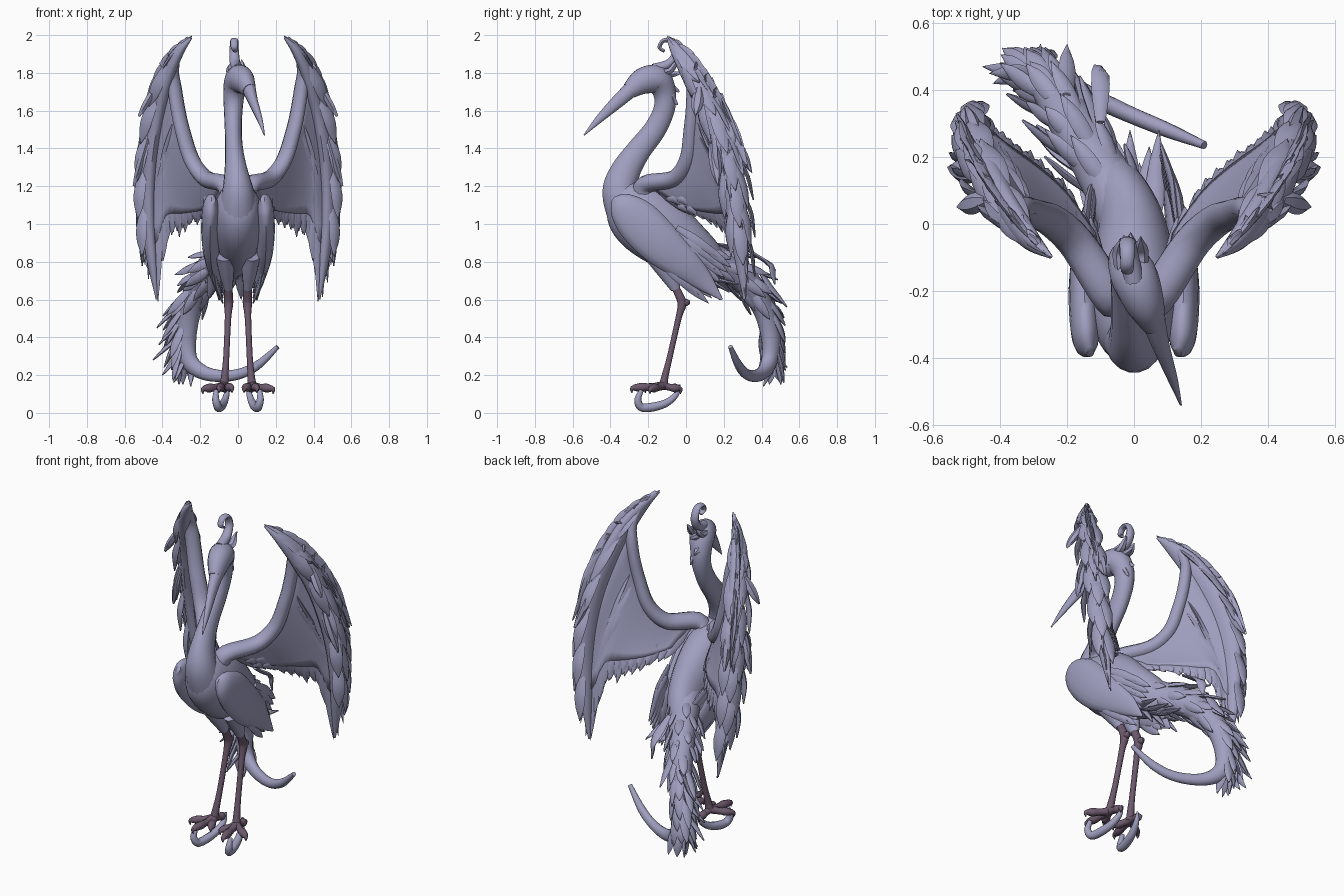
import bpy, bmesh, math, random
from mathutils import Vector as V

random.seed(4)


def material(name, rgb):
    m = bpy.data.materials.new(name)
    m.diffuse_color = (*rgb, 1)
    return m


PLUMAGE = material("lavender grey plumage", (0.35, 0.35, 0.53))
SKIN = material("dusky leg skin", (0.15, 0.10, 0.15))


def at(pts, t):
    """Catmull-Rom point at parameter t (0..len-1), any number of components."""
    n, i = len(pts), min(int(t), len(pts) - 2)
    f = t - i
    a, b, c, d = (pts[min(max(j, 0), n - 1)] for j in (i - 1, i, i + 1, i + 2))
    return [0.5 * (2 * q + (r - p) * f + (2 * p - 5 * q + 4 * r - s) * f * f
                   + (3 * q - p - 3 * r + s) * f ** 3) for p, q, r, s in zip(a, b, c, d)]


def sweep(bm, pts, side=(1, 0, 0), n=12, sub=5):
    """Elliptical tube; each point is x, y, z, half-width along side, other half-width."""
    steps = (len(pts) - 1) * sub
    path = [at(pts, i / sub) for i in range(steps + 1)]
    rings = []
    for i, p in enumerate(path):
        tan = (V(path[min(i + 1, steps)][:3]) - V(path[max(i - 1, 0)][:3])).normalized()
        s = (V(side) - tan * V(side).dot(tan)).normalized()
        o, a, b = tan.cross(s), max(p[3], .001), max(p[4], .001)
        rings.append([bm.verts.new(V(p[:3]) + s * a * math.cos(k * math.tau / n)
                                   + o * b * math.sin(k * math.tau / n)) for k in range(n)])
    for r, q in zip(rings, rings[1:]):
        for k in range(n):
            bm.faces.new((r[k], r[(k + 1) % n], q[(k + 1) % n], q[k]))
    bm.faces.new(rings[0])
    bm.faces.new(rings[-1])


def feather(bm, a, m, b, w, side, thick=.012):
    """Pointed, flattened leaf from a through m to b."""
    a, m, b = V(a), V(m), V(b)
    sweep(bm, [(*p, w * k, thick * (.3 + .7 * k)) for p, k in
               zip((a, (a + m) / 2, m, (m + b) / 2, b), (.5, .9, 1, .75, .03))], side, 6, 2)


def finish(name, bm, mat=PLUMAGE, angle=45):
    bmesh.ops.recalc_face_normals(bm, faces=bm.faces)
    for f in bm.faces:
        f.smooth = True
    me = bpy.data.meshes.new(name)
    bm.to_mesh(me)
    bm.free()
    me.materials.append(mat)
    me.set_sharp_from_angle(angle=math.radians(angle))
    ob = bpy.data.objects.new(name, me)
    bpy.context.collection.objects.link(ob)
    return ob


def tube(name, pts, side=(1, 0, 0), n=14, sx=1):
    bm = bmesh.new()
    sweep(bm, [(sx * p[0], *p[1:]) for p in pts], (sx * side[0], *side[1:]), n)
    finish(name, bm)


# Body, neck with head, beak
tube("body", [(0, -.41, 1.17, .03, .03), (0, -.345, 1.13, .10, .12), (0, -.25, 1.05, .13, .175),
              (0, -.13, .96, .125, .18), (-.01, 0, .87, .10, .15), (-.06, .12, .80, .08, .11),
              (-.11, .2, .78, .05, .06)], n=20)
tube("neck_and_head", [
    (0, -.30, 1.05, .11, .12), (0, -.35, 1.17, .085, .095), (-.01, -.32, 1.28, .062, .08),
    (-.02, -.25, 1.39, .048, .066), (-.025, -.165, 1.5, .045, .06), (-.025, -.115, 1.61, .05, .057),
    (-.02, -.115, 1.70, .058, .062), (0, -.155, 1.765, .07, .075), (.03, -.23, 1.755, .06, .07),
    (.06, -.30, 1.705, .036, .044)], n=18)
tube("beak", [(.05, -.26, 1.74, .04, .045), (.08, -.36, 1.65, .026, .036),
              (.115, -.46, 1.555, .015, .021), (.14, -.54, 1.47, .003, .003)])

# Crest: curled plume plus swept-back spikes
tube("crest_curl", [(0, -.17, 1.82, .03, .03), (-.015, -.09, 1.85, .028, .024),
                    (-.02, -.055, 1.91, .025, .018), (-.02, -.075, 1.965, .022, .014),
                    (-.02, -.12, 1.97, .02, .012), (-.02, -.14, 1.935, .018, .011),
                    (-.015, -.115, 1.915, .012, .008)], n=10)
bm = bmesh.new()
for x, z, ey, ez in ((.02, 1.80, -.04, 1.87), (-.04, 1.80, -.045, 1.85), (-.01, 1.78, -.025, 1.80),
                     (-.03, 1.72, -.035, 1.70), (0, 1.68, -.045, 1.63)):
    feather(bm, (x, -.15, z), (x, -.085, z + .01), (x, ey, ez), .024, (1, 0, 0), .018)
finish("crest_spikes", bm)

# Wing layout: spar point and feather tip at each station, root to wing tip
SPAR = [(.07, -.21, 1.21), (.17, -.06, 1.24), (.245, .01, 1.34), (.295, .03, 1.5), (.32, .04, 1.62),
        (.335, .04, 1.72), (.345, .03, 1.79), (.34, .01, 1.85), (.325, -.02, 1.9),
        (.295, -.055, 1.95), (.245, -.098, 1.995)]
TIPS = [(.13, .02, 1.05), (.21, .13, 1.0), (.30, .21, .94), (.38, .27, .85), (.43, .31, .58),
        (.5, .33, .80), (.535, .24, 1.12), (.53, .33, 1.28), (.5, .24, 1.54),
        (.41, .09, 1.79), (.26, -.085, 1.98)]
# Deep outer hand of the wing, wing tip down to the longest feather
HAND = [(.248, -.098, 1.985, .006, .006), (.315, -.04, 1.91, .04, .028), (.375, .04, 1.79, .065, .038),
        (.43, .14, 1.6, .075, .042), (.467, .205, 1.4, .078, .042), (.48, .25, 1.2, .068, .040),
        (.475, .275, 1.0, .052, .036), (.455, .295, .8, .036, .026), (.43, .31, .6, .006, .005)]


def wing_point(k, u, sx):
    a, b = V(at(SPAR, k)), V(at(TIPS, k))
    p = a.lerp(b, u) + V((.05, .05, .02)) * 4 * u * (1 - u) * (a - b).length / 1.1
    return V((p.x * sx, p.y, p.z))


for sx, label in ((1, "left"), (-1, "right")):
    # Wing arm and hand
    radii = (.07, .06, .055, .05, .046, .044, .042, .038, .034, .028, .02, .003)
    tube(label + "_wing_arm", [(*p, r, r * .8) for p, r in zip([(.03, -.22, 1.13)] + SPAR, radii)],
         (.6, -.7, .1), 10, sx)
    tube(label + "_wing_hand", HAND, (.25, 1, .1), 14, sx)

    # Wing membrane under the feathers
    bm = bmesh.new()
    grid = [[bm.verts.new(wing_point(k / 3, u * .09, sx)) for u in range(9)] for k in range(30)]
    for r, q in zip(grid, grid[1:]):
        for j in range(8):
            bm.faces.new((r[j], r[j + 1], q[j + 1], q[j]))
    mod = finish(label + "_wing_sheet", bm).modifiers.new("thickness", "SOLIDIFY")
    mod.thickness, mod.offset = .028, 0

    # Ragged feathers on the hand, the last four standing out as spikes
    bm = bmesh.new()
    for i in range(22):
        t = .9 + 5.2 * i / 21
        p, q = at(HAND, t), at(HAND, min(t + 1.25, 8))
        ang = (.1, 1.5, .75, -.5)[i % 4]
        edge = V((math.cos(ang) * p[4], math.sin(ang) * p[3] * (1.5 if i % 4 == 3 else 1), 0))
        a, b = V(p[:3]) + edge * .7, V(q[:3]) + edge * 1.25 + V((.008, 0, 0))
        m = a.lerp(b, .5) + edge * .2
        a, m, b = (V((sx * v.x, v.y, v.z)) for v in (a, m, b))
        feather(bm, a, m, b, .036, (-edge.y * sx, edge.x, 0))
    for a, b in (((.37, -.01, 1.84), (.445, .07, 1.75)), ((.44, .07, 1.72), (.525, .05, 1.57)),
                 ((.48, .14, 1.45), (.552, .17, 1.2)), ((.45, .22, 1.5), (.50, .35, 1.27))):
        a, b = V((sx * a[0], *a[1:])), V((sx * b[0], *b[1:]))
        feather(bm, a, a.lerp(b, .5), b, .032, (0, 1, 0), .02)
    finish(label + "_wing_hand_feathers", bm)

    # Flight feathers and two rows of coverts
    bm = bmesh.new()
    for n, u0, u1, w, lift in ((28, .25, 1, .034, 0), (25, .15, .72, .032, .012), (22, .05, .48, .03, .014)):
        for i in range(n):
            k = 9.9 * i / n
            e = u1 - random.uniform(0, .09) * (abs(k - round(k)) > .15)
            side = wing_point(min(k + .3, 10), .6, sx) - wing_point(max(k - .3, 0), .6, sx)
            out = V((.7 * sx, .7, .1)) * lift
            a, m, b = (wing_point(k, u, sx) + out for u in (u0, (u0 + e) / 2, e))
            feather(bm, a, m, b + out * .5, min(w, .14 * (b - a).length + .008), side)
    # Scalloped coverts on the front of the secondaries
    for i in range(20):
        k, u = .2 + 3.2 * (i % 10) / 9, .35 + .25 * (i // 10)
        off = V((.5 * sx * (1 if k < .8 else -1), -.4, .1)) * .018
        side = wing_point(k + .3, .6, sx) - wing_point(max(k - .3, 0), .6, sx)
        feather(bm, wing_point(k, u, sx), wing_point(k, u + .15, sx) + off,
                wing_point(k, u + .32, sx) + off, .028, side)
    finish(label + "_wing_feathers", bm)

    # Folded flank plumage beside the body, and feathered thigh
    tube(label + "_flank", [
        (.13, -.385, 1.13, .012, .02), (.143, -.345, 1.10, .038, .075), (.148, -.26, 1.02, .046, .115),
        (.145, -.14, .90, .046, .115), (.13, -.01, .79, .036, .09), (.11, .09, .70, .022, .055),
        (.10, .19, .60, .004, .006)], n=16, sx=sx)
    bm = bmesh.new()
    for i in range(16):
        t, row = (i % 8) / 7, i // 8
        a = V((sx * (.15 - .02 * row), -.16 + .11 * t + .05 * row, .83 + .15 * t - .04 * row))
        b = a + V((-sx * .05, .23 + .01 * t, -.21 + .04 * t))
        feather(bm, a, a.lerp(b, .5) + V((sx * .010, 0, 0)), b, .030, (0, .7, .7))
    finish(label + "_flank_feathers", bm)
    tube(label + "_thigh", [(.07, -.14, .84, .05, .08), (.06, -.09, .74, .04, .055),
                            (.052, -.055, .655, .022, .026)], sx=sx)

    # Bare leg with knee knob, toes with hooked claws
    bm = bmesh.new()
    for pts in (((.052, -.07, .69, .02), (.05, -.03, .61, .024), (.05, -.022, .57, .024), (.053, -.04, .5, .017),
                 (.062, -.085, .3, .016), (.07, -.112, .19, .02), (.075, -.12, .14, .026)),
                ((.05, -.03, .58, .02), (.05, .005, .585, .019), (.05, .022, .585, .007))):
        sweep(bm, [(sx * x, y, z, r, r) for x, y, z, r in pts], n=10)
    root = V((.075, -.12, .145))
    for tip in ((.10, -.285, .105), (.185, -.19, .10), (.032, -.215, .105), (.07, -.03, .10)):
        tip = V(tip)
        shape = [(root, .024), (root.lerp(tip, .4) + V((0, 0, .008)), .019),
                 (root.lerp(tip, .7) + V((0, 0, .018)), .024), (tip + V((0, 0, .025)), .013), (tip, .002)]
        sweep(bm, [(p.x * sx, p.y, p.z, r, r) for p, r in shape], (.7, .71, .1), 8, 3)
    finish(label + "_leg_and_foot", bm, SKIN)

    # Big curved ring under the foot
    tube(label + "_foot_curl", [(x, y, z, r, r) for x, y, z, r in (
        (.115, -.235, .12, .012), (.118, -.255, .07, .019), (.105, -.235, .03, .023), (.092, -.17, .032, .024),
        (.075, -.10, .055, .021), (.06, -.05, .10, .015), (.055, -.035, .15, .006))], (1, .1, .1), 10, sx)

# Tail: thick sweeping core that curls back under
TAIL = [(-.02, .02, .87, .09, .10), (-.085, .14, .81, .08, .09), (-.145, .24, .76, .074, .085),
        (-.205, .34, .67, .066, .075), (-.255, .415, .54, .056, .064), (-.275, .45, .39, .050, .057),
        (-.255, .44, .27, .042, .048), (-.16, .395, .205, .030, .036), (-.02, .33, .20, .025, .029),
        (.10, .28, .25, .022, .024), (.21, .235, .35, .012, .012)]
tube("tail", TAIL, (.5, .87, 0))

# Tail feathers hug the core and flick off the outside of the curve
bm = bmesh.new()
for i in range(50):
    t = .4 + 5.3 * i / 49
    p, q, ang = at(TAIL, t), at(TAIL, t + .1), i * 2.4
    c = V(p[:3])
    tan = (V(q[:3]) - c).normalized()
    s = V((.5, .87, 0))
    s = (s - tan * s.dot(tan)).normalized()
    out = s * math.cos(ang) + tan.cross(s) * math.sin(ang)
    if t > 3 and out.dot(V((-.8, .6, 0))) < -.1:
        out = -out
    start = c + out * p[3] * .75
    end = start + (tan * .9 + out * .28 + V((-.08, 0, 0))).normalized() * random.uniform(.13, .21)
    end.y, end.z = min(end.y, .525), max(end.z, .15)
    feather(bm, start, start.lerp(end, .5) + out * .004, end, .026, tan.cross(out))
# Long plumes off the bend, then rump and under-tail plumes
for ex, ey, ez in ((-.45, .47, .28), (-.42, .42, .36), (-.40, .48, .20), (-.34, .50, .16), (-.28, .535, .24),
                   (-.25, .41, .14), (-.33, .36, .17), (-.43, .45, .45), (-.2, .535, .56), (-.1, .47, .68)):
    x = max(ex, -.27)
    feather(bm, (x, .44 - (x + .27) * .8, ez + .2), (x + (ex - x) * .4, .45, ez + .1), (ex, ey, ez), .028, (.6, -.6, .4))
for i in range(9):
    x, j = -.13 + i * .024, i % 3
    feather(bm, (x * .8, -.02, .80), (x, .09, .72), (x * 1.2, .18 + .05 * j, .60 + .04 * j), .03, (1, 0, 0), .014)
finish("tail_feathers", bm)
